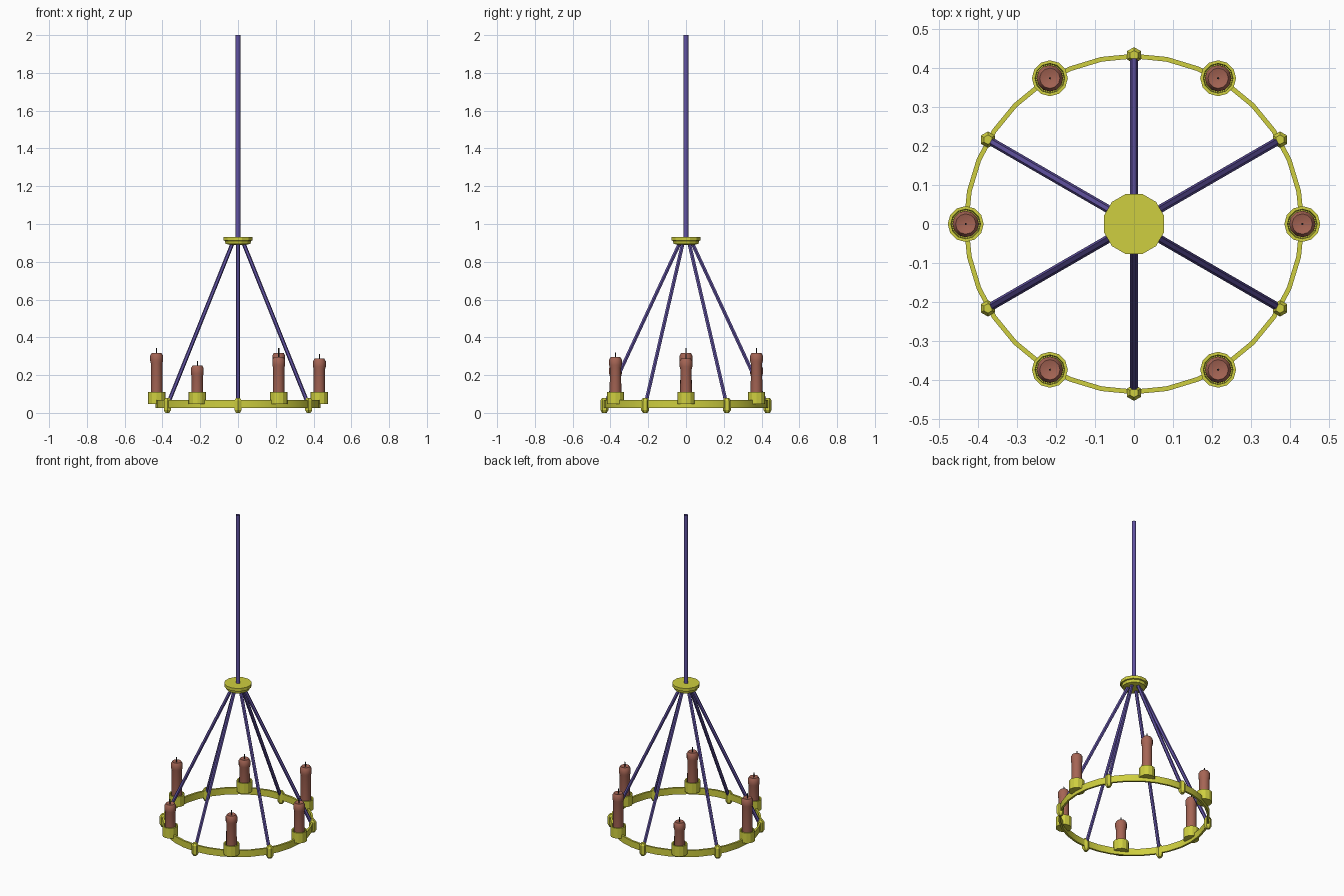
import bpy, bmesh
from math import sin, cos, pi, radians
from mathutils import Vector

if "Cube" in bpy.data.objects:
    bpy.data.objects.remove(bpy.data.objects["Cube"])


def material(name, color):
    m = bpy.data.materials.new(name)
    m.diffuse_color = (*color, 1)
    m.use_nodes = True
    m.node_tree.nodes["Principled BSDF"].inputs["Base Color"].default_value = m.diffuse_color
    return m


brass = material("brass", (0.62, 0.62, 0.05))
metal = material("violet_metal", (0.12, 0.085, 0.36))
wax = material("wax", (0.38, 0.13, 0.09))
black = material("wick_black", (0.02, 0.02, 0.02))


def finish(name, bm, mat, smooth=None):
    bmesh.ops.recalc_face_normals(bm, faces=bm.faces)
    me = bpy.data.meshes.new(name)
    bm.to_mesh(me)
    bm.free()
    me.materials.append(mat)
    ob = bpy.data.objects.new(name, me)
    bpy.context.collection.objects.link(ob)
    if smooth:
        bpy.context.view_layer.objects.active = ob
        ob.select_set(True)
        bpy.ops.object.shade_smooth_by_angle(angle=radians(smooth))
        ob.select_set(False)
    return ob


def lathe(name, profile, sides, mat, at=(0, 0, 0), closed=False, caps=True,
          turn=0.0, smooth=None):
    """Revolve (radius, z) points around z; closed joins last ring to first."""
    bm = bmesh.new()
    rings = [[bm.verts.new((at[0] + r * cos(turn + 2 * pi * i / sides),
                            at[1] + r * sin(turn + 2 * pi * i / sides),
                            at[2] + z)) for i in range(sides)]
             for r, z in profile]
    pairs = list(zip(rings, rings[1:]))
    if closed:
        pairs.append((rings[-1], rings[0]))
    for a, b in pairs:
        for i in range(sides):
            j = (i + 1) % sides
            bm.faces.new((a[i], a[j], b[j], b[i]))
    if caps and not closed:
        bm.faces.new(rings[0])
        bm.faces.new(rings[-1])
    return finish(name, bm, mat, smooth)


def tube(name, start, end, radius, sides, mat):
    """Open-ended straight tube between two points."""
    start, end = Vector(start), Vector(end)
    d = end - start
    ob = lathe(name, [(radius, 0), (radius, d.length)], sides, mat,
               caps=False, smooth=50)
    ob.data.transform(d.to_track_quat('Z', 'Y').to_matrix().to_4x4())
    ob.location = start
    return ob


# Hanging pole and hub
tube("hanging_pole", (0, 0, 0.925), (0, 0, 2), 0.013, 8, metal)
lathe("hub", [(0.045, 0.89), (0.068, 0.895), (0.072, 0.911), (0.08, 0.913),
              (0.08, 0.932)], 12, brass, turn=pi / 12)

# Thin band ring
lathe("ring", [(0.436, 0.025), (0.436, 0.067), (0.424, 0.067), (0.424, 0.025)],
      32, brass, closed=True, smooth=30)

# Support rods with clasps where they meet the ring
for k in range(6):
    a = radians(30 + 60 * k)
    c, s = cos(a), sin(a)
    tube(f"support_rod_{k + 1}", (0.035 * c, 0.035 * s, 0.895),
         (0.425 * c, 0.425 * s, 0.055), 0.0105, 6, metal)
    lathe(f"ring_clasp_{k + 1}",
          [(0.012, 0), (0.021, 0.014), (0.021, 0.066), (0.012, 0.08)],
          6, brass, at=(0.432 * c, 0.432 * s, 0), turn=pi / 2)

# Candles in cups, heights by position round the ring
heights = [0.287, 0.317, 0.25, 0.317, 0.25, 0.295]
for k, top in enumerate(heights):
    a = radians(60 * k)
    p = (0.431 * cos(a), 0.431 * sin(a), 0)
    lathe(f"candle_cup_{k + 1}",
          [(0.046, 0.046), (0.046, 0.111), (0.038, 0.111), (0.036, 0.065)],
          12, brass, at=p)
    lathe(f"candle_{k + 1}",
          [(0.031, 0.06), (0.030, top - 0.055), (0.034, top - 0.042),
           (0.034, top - 0.014), (0.026, top), (0.012, top - 0.004)],
          12, wax, at=p, smooth=40)
    lathe(f"wick_{k + 1}", [(0.003, top - 0.012), (0.003, top + 0.026)],
          5, black, at=p)
